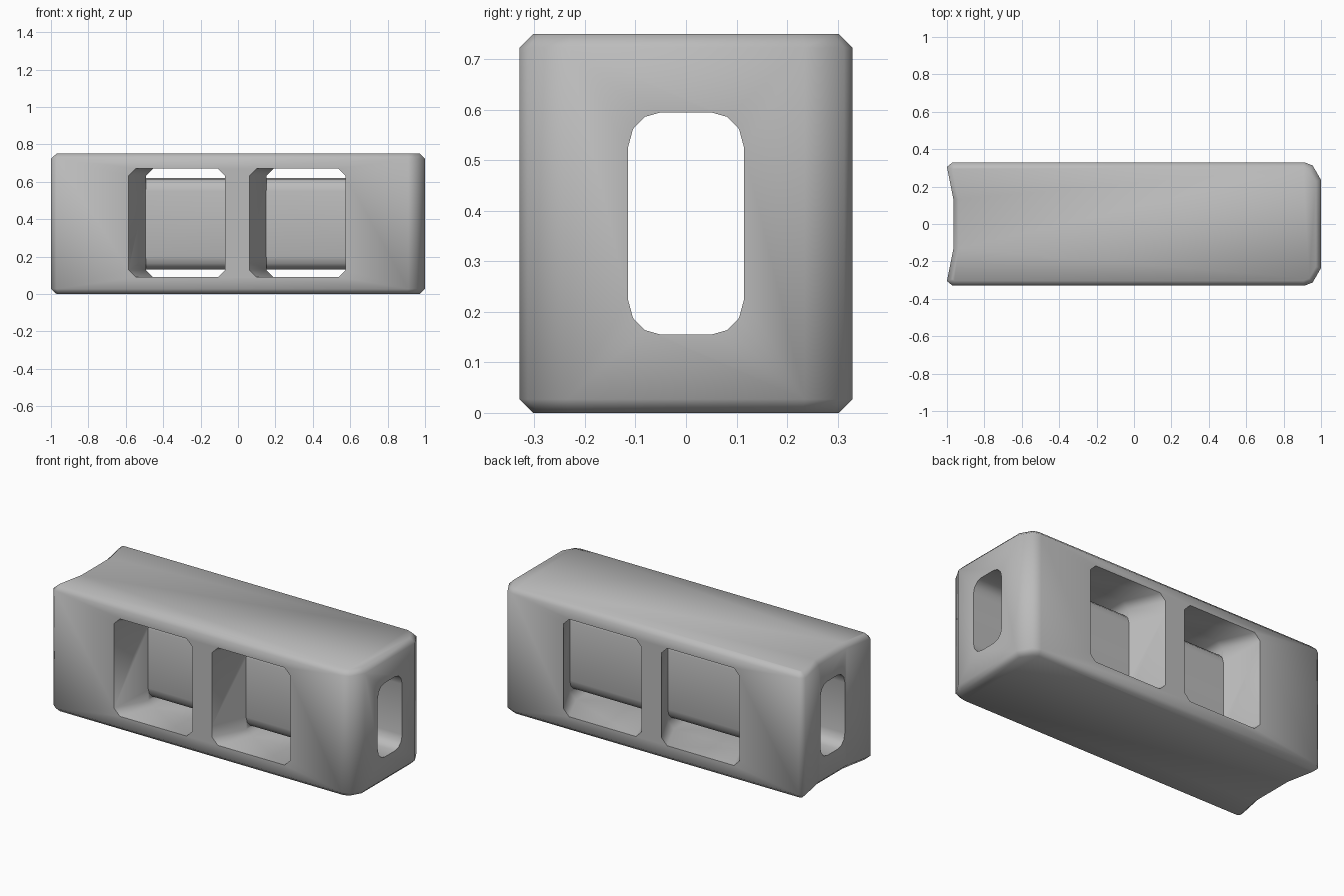
import bpy, bmesh
from math import radians

old = bpy.data.objects.get("Cube")
if old:
    bpy.data.objects.remove(old, do_unlink=True)

HEIGHT = 0.75
MID_Z = HEIGHT / 2

grey = bpy.data.materials.new("steel_grey")
grey.use_nodes = True
colour = (0.5, 0.5, 0.5, 1)
grey.diffuse_color = colour
grey.node_tree.nodes["Principled BSDF"].inputs["Base Color"].default_value = colour


def loft(name, rings):
    """Closed solid joining equal-length rings of points."""
    bm = bmesh.new()
    loops = [[bm.verts.new(p) for p in ring] for ring in rings]
    n = len(loops[0])
    for a, b in zip(loops, loops[1:]):
        for i in range(n):
            j = (i + 1) % n
            bm.faces.new((a[i], a[j], b[j], b[i]))
    bm.faces.new(loops[0])
    bm.faces.new(loops[-1])
    bmesh.ops.recalc_face_normals(bm, faces=bm.faces)
    mesh = bpy.data.meshes.new(name)
    bm.to_mesh(mesh)
    bm.free()
    mesh.materials.append(grey)
    obj = bpy.data.objects.new(name, mesh)
    bpy.context.collection.objects.link(obj)
    return obj


def combine(target, tool, operation):
    """Apply a boolean and discard the tool."""
    mod = target.modifiers.new(operation, 'BOOLEAN')
    mod.operation = operation
    mod.solver = 'EXACT'
    mod.object = tool
    bpy.ops.object.select_all(action='DESELECT')
    bpy.context.view_layer.objects.active = target
    target.select_set(True)
    bpy.ops.object.modifier_apply(modifier=mod.name)
    bpy.data.objects.remove(tool, do_unlink=True)


# Block: mirrored plan outline with hollowed rear and clipped front corners
half = [(-0.965, 0.13), (-1, 0.305), (-0.97, 0.33),
        (0.91, 0.33), (0.955, 0.313), (1, 0.235)]
plan = half + [(x, -y) for x, y in reversed(half)]
block = loft("vented_block", [[(x, y, z) for x, y in plan] for z in (0, HEIGHT)])

# Chamfer the top and bottom rims
bm = bmesh.new()
bm.from_mesh(block.data)
rims = [e for e in bm.edges if abs(e.verts[0].co.z - e.verts[1].co.z) < 1e-4]
bmesh.ops.bevel(bm, geom=rims, offset=0.027, segments=1, affect='EDGES')
bm.to_mesh(block.data)
bm.free()

# Side vents: chamfered windows swept back toward the bore from both sides
for left in (-0.585, 0.06):
    cx, hx, hz, c = left + 0.2575, 0.2575, 0.29, 0.038
    corners = [(hx, hz - c), (hx - c, hz), (c - hx, hz), (-hx, hz - c),
               (-hx, c - hz), (c - hx, -hz), (hx - c, -hz), (hx, c - hz)]
    stations = [(-0.35, -0.009), (-0.137, 0.092), (0.137, 0.092), (0.35, -0.009)]
    vent = loft("vent_cutter", [[(cx + s + x, y, MID_Z + 0.005 + z) for x, z in corners]
                                for y, s in stations])
    combine(block, vent, 'DIFFERENCE')

# Inner tube crossing the vents, then the rounded slot bored through it
quarter = [(0.115, 0.15), (0.105, 0.187), (0.082, 0.211), (0.05, 0.22)]


def slot(name, length, grow):
    q = [(y + grow * (1 if y > 0.06 else 0.6), z + grow) for y, z in quarter]
    top = q + [(-y, z) for y, z in reversed(q)]
    ring = top + [(-y, -z) for y, z in top]
    return loft(name, [[(x, y, MID_Z + z) for y, z in ring] for x in (-length, length)])


combine(block, slot("inner_tube", 0.8, 0.025), 'UNION')
combine(block, slot("bore_cutter", 1.2, 0), 'DIFFERENCE')

# Smooth chamfers, crisp openings
bpy.ops.object.shade_smooth_by_angle(angle=radians(50))
